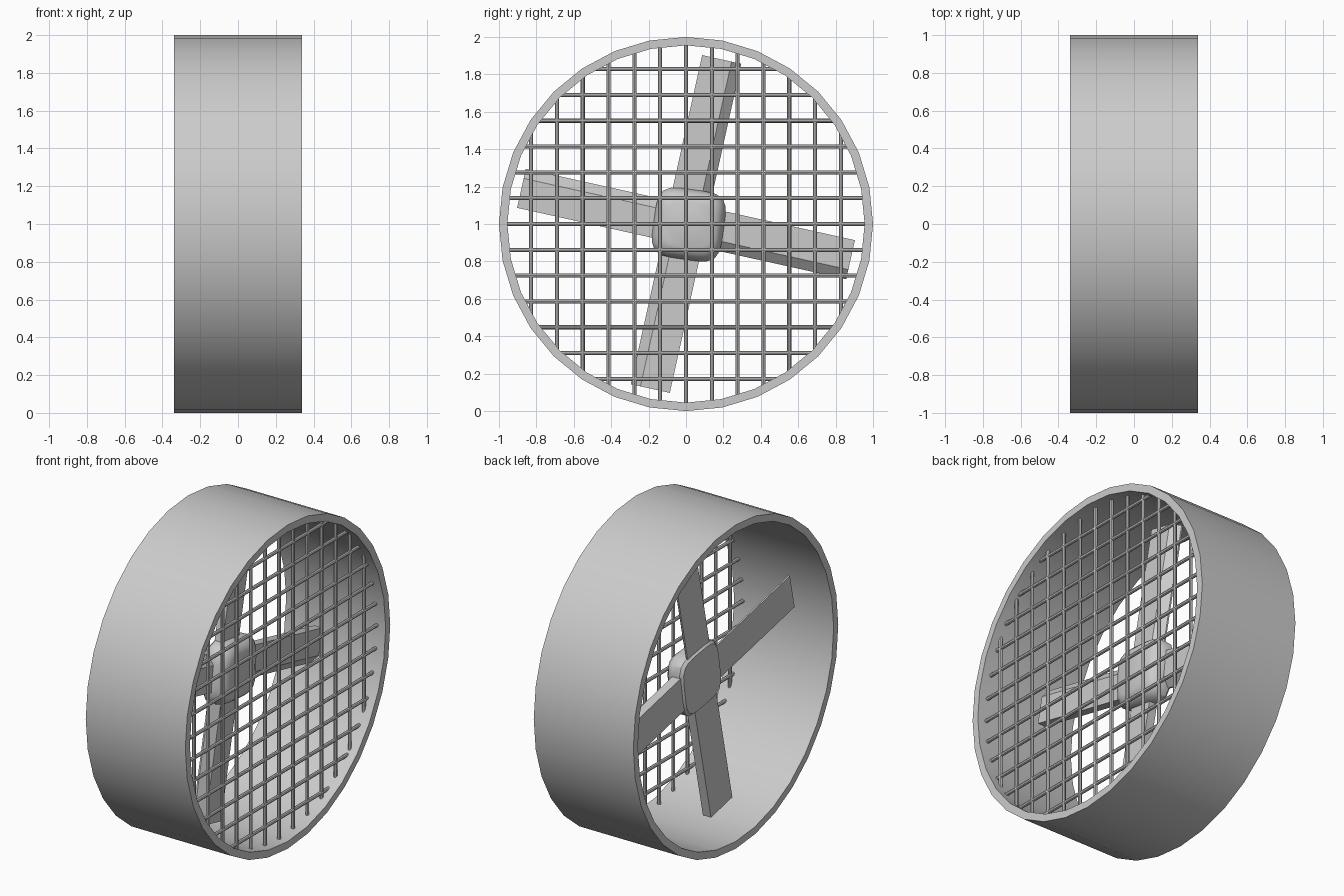
import bpy, bmesh, math
from mathutils import Vector, Matrix

if "Cube" in bpy.data.objects:
    bpy.data.objects.remove(bpy.data.objects["Cube"])

CZ = 1.0  # height of the fan axis


def make_object(name, bm, smooth=True):
    bmesh.ops.recalc_face_normals(bm, faces=bm.faces)
    mesh = bpy.data.meshes.new(name)
    bm.to_mesh(mesh)
    bm.free()
    ob = bpy.data.objects.new(name, mesh)
    bpy.context.collection.objects.link(ob)
    if smooth:
        bpy.ops.object.select_all(action='DESELECT')
        bpy.context.view_layer.objects.active = ob
        ob.select_set(True)
        bpy.ops.object.shade_smooth_by_angle(angle=math.radians(35))
    return ob


def bridge(bm, a, b):
    n = len(a)
    for i in range(n):
        bm.faces.new((a[i], a[(i + 1) % n], b[(i + 1) % n], b[i]))


# Housing: 32-sided open duct along x
bm = bmesh.new()
loops = []
for x, r in ((-0.34, 1), (0.34, 1), (0.34, 0.955), (-0.34, 0.955)):
    loops.append([bm.verts.new((x, r * math.sin(i * math.tau / 32), CZ + r * math.cos(i * math.tau / 32)))
                  for i in range(32)])
for i in range(4):
    bridge(bm, loops[i], loops[(i + 1) % 4])
make_object("housing", bm)

# Guard: crossed round bars trimmed to the duct
bm = bmesh.new()
for i in range(-6, 7):
    offset = i * 0.138
    length = 2 * math.sqrt(0.96 ** 2 - offset ** 2)
    upright = Matrix.Translation((0.28, offset, CZ))
    level = Matrix.Translation((0.28, 0, CZ + offset)) @ Matrix.Rotation(math.pi / 2, 4, 'X')
    for m in (upright, level):
        bmesh.ops.create_cone(bm, cap_ends=True, segments=8, radius1=0.011, radius2=0.011,
                              depth=length, matrix=m)
make_object("guard_grille", bm)

# Blades: flat-backed section with a sloped leading edge, (tangent, x)
section = [(-0.111, -0.11), (0.103, -0.11), (0.103, -0.10), (0.05, -0.055), (-0.111, -0.055)]
for k in range(4):
    bm = bmesh.new()
    a = math.radians(12.5 + 90 * k)
    out = Vector((0, math.sin(a), math.cos(a)))
    side = Vector((0, math.cos(a), -math.sin(a)))
    ends = [[bm.verts.new(Vector((x, 0, CZ)) + out * r + side * t) for t, x in section]
            for r in (0.08, 0.9)]
    bridge(bm, *ends)
    for end in ends:
        bm.faces.new(end)
    make_object(f"blade_{k + 1}", bm, smooth=False)

# Hub: rounded square, flat at the back, softened and untwisted to the front
bm = bmesh.new()
loops = []
for x, r, twist in ((-0.122, 0.172, 9), (-0.105, 0.186, 9), (-0.055, 0.188, 8), (-0.015, 0.172, 5),
                    (0.008, 0.15, 3), (0.02, 0.12, 0)):
    loop = []
    for i in range(32):
        t = i * math.tau / 32
        s, c = math.sin(t), math.cos(t)
        q = r / (abs(s) ** 4.5 + abs(c) ** 4.5) ** (1 / 4.5)
        u = t + math.radians(twist)
        loop.append(bm.verts.new((x, 0.015 + q * math.sin(u), CZ - 0.003 + q * math.cos(u))))
    loops.append(loop)
for a, b in zip(loops, loops[1:]):
    bridge(bm, a, b)
bm.faces.new(loops[0])
bm.faces.new(loops[-1])
make_object("hub", bm)
